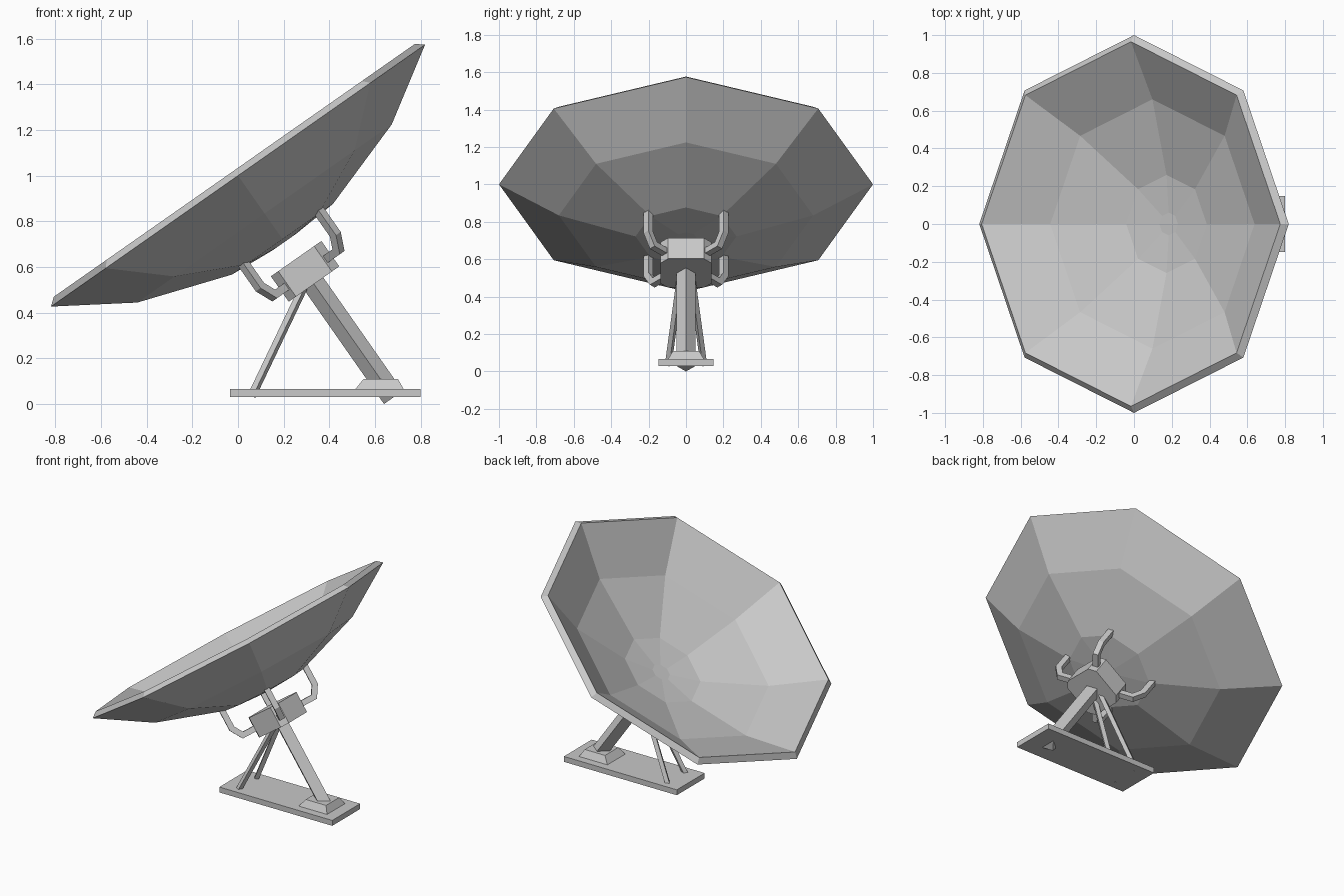
import bpy, bmesh, math
from mathutils import Matrix, Vector

cube = bpy.data.objects.get("Cube")
if cube:
    bpy.data.objects.remove(cube, do_unlink=True)

# Single painted-metal colour
COLOUR = (0.58, 0.58, 0.58, 1)
metal = bpy.data.materials.new("light_grey_metal")
metal.use_nodes = True
metal.diffuse_color = COLOUR
for node in metal.node_tree.nodes:
    if node.type == 'BSDF_PRINCIPLED':
        node.inputs["Base Color"].default_value = COLOUR

# Tilted frame shared by dish, hub, arms and post: local z is the dish axis
TILT = Matrix.Translation((0, 0, 1)) @ Matrix.Rotation(math.radians(-35), 4, 'Y')


def finish(name, bm, matrix=Matrix()):
    bmesh.ops.recalc_face_normals(bm, faces=bm.faces)
    mesh = bpy.data.meshes.new(name)
    bm.to_mesh(mesh)
    bm.free()
    mesh.materials.append(metal)
    obj = bpy.data.objects.new(name, mesh)
    obj.matrix_world = matrix
    bpy.context.collection.objects.link(obj)
    return obj


def loft(name, rings, matrix=Matrix()):
    """Skin a stack of equal-sized point rings and cap both ends."""
    bm = bmesh.new()
    loops = [[bm.verts.new(p) for p in ring] for ring in rings]
    for a, b in zip(loops, loops[1:]):
        for i in range(len(a)):
            j = (i + 1) % len(a)
            bm.faces.new((a[i], a[j], b[j], b[i]))
    bm.faces.new(loops[0])
    bm.faces.new(loops[-1])
    return finish(name, bm, matrix)


def circle(radius, z, sides):
    return [(radius * math.cos(i * math.tau / sides),
             radius * math.sin(i * math.tau / sides), z) for i in range(sides)]


def rectangle(x0, x1, half_y, z):
    return [(x0, -half_y, z), (x1, -half_y, z), (x1, half_y, z), (x0, half_y, z)]


def rod(name, start, end, radius):
    """Four-sided bar between two points."""
    start, end = Vector(start), Vector(end)
    axis = end - start
    matrix = Matrix.Translation(start) @ axis.to_track_quat('Z', 'Y').to_matrix().to_4x4()
    return loft(name, [circle(radius, 0, 4), circle(radius, axis.length, 4)], matrix)


# Eight-sided reflector: inner bowl, bevelled rim, outer bowl
profile = [(0.06, -0.32), (0.26, -0.30), (0.66, -0.17), (0.965, 0.028),
           (1.0, 0.0), (0.68, -0.2025), (0.27, -0.34), (0.06, -0.355)]
loft("dish", [circle(r, z, 8) for r, z in profile], TILT)

# Hub block with chamfered corners
A, B = 0.135, 0.096
outline = [(A, -B), (A, B), (B, A), (-B, A), (-A, B), (-A, -B), (-B, -A), (B, -A)]
loft("hub", [[(x, y, z) for x, y in outline] for z in (-0.58, -0.444)], TILT)

# Four bent arms from the hub corners to the back of the dish
arm_side = [(0.303, -0.315), (0.303, -0.46), (0.255, -0.538), (0.14, -0.538),
            (0.14, -0.502), (0.235, -0.502), (0.267, -0.45), (0.267, -0.315)]
for i, label in enumerate(("upper_back", "lower_back", "lower_front", "upper_front")):
    turn = Matrix.Rotation(math.radians(45 + 90 * i), 4, 'Z')
    loft(label + "_arm", [[(r, w, z) for r, z in arm_side] for w in (-0.018, 0.018)],
         TILT @ turn)

# Main post along the dish axis, running through the base
loft("main_post", [circle(0.05, z, 4) for z in (-1.186, -0.56)], TILT)

# Rear pair of thin braces
for side, label in ((1, "back"), (-1, "front")):
    rod(label + "_brace", (0.06, side * 0.095, 0.035), (0.287, side * 0.03, 0.51), 0.019)

# Base plate and post footing
loft("base_plate", [rectangle(-0.035, 0.80, 0.147, z) for z in (0.03, 0.066)])
loft("post_footing", [rectangle(0.515, 0.725, 0.095, 0.066),
                      rectangle(0.55, 0.70, 0.07, 0.11)])
